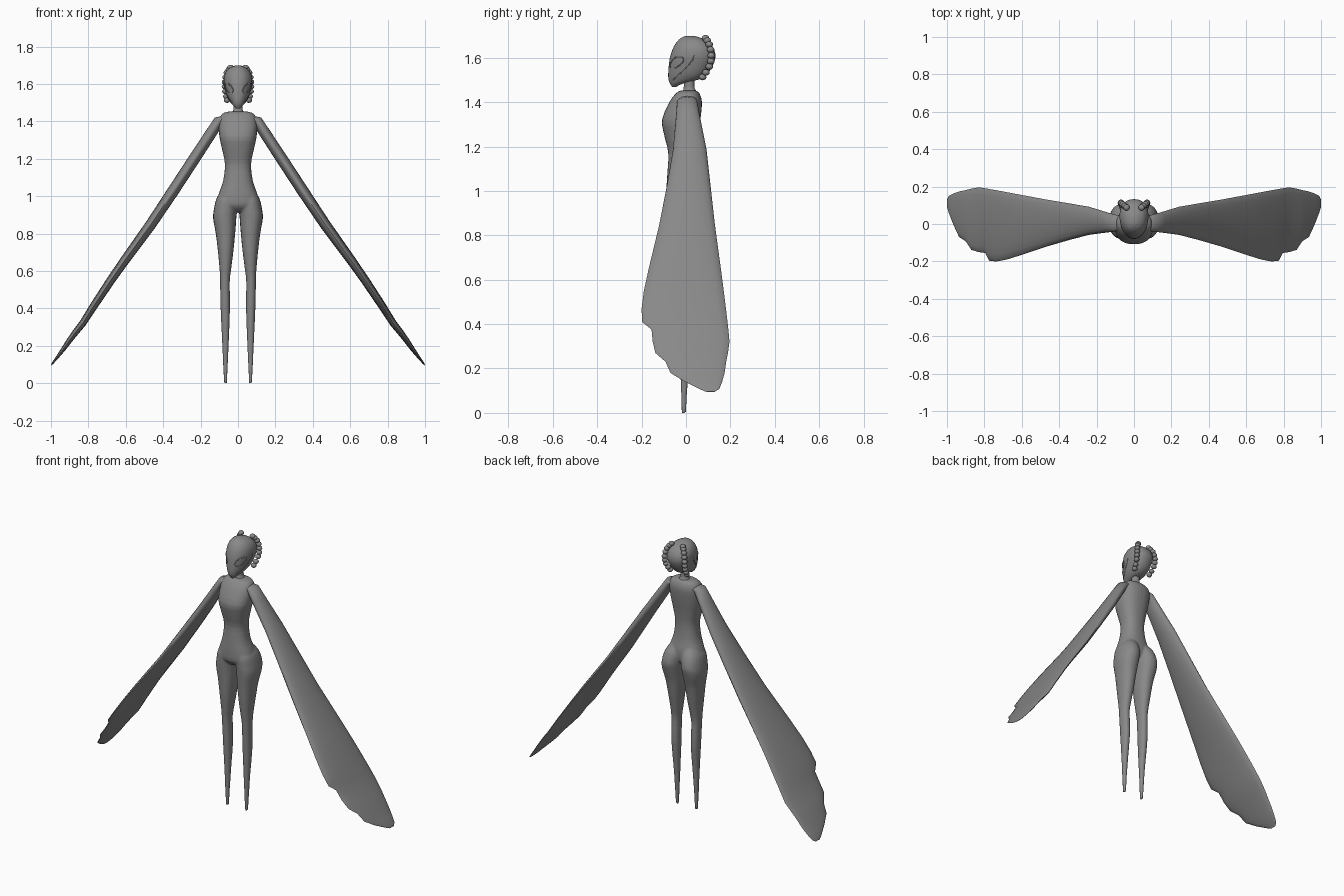
import bpy, bmesh, math
from mathutils import Vector

if "Cube" in bpy.data.objects:
    bpy.data.objects.remove(bpy.data.objects["Cube"])

grey = bpy.data.materials.new("mid_grey")
grey.diffuse_color = (0.25, 0.25, 0.25, 1)
grey.use_nodes = True
grey.node_tree.nodes["Principled BSDF"].inputs["Base Color"].default_value = grey.diffuse_color


def finish(name, bm, angle=40):
    bmesh.ops.recalc_face_normals(bm, faces=bm.faces)
    me = bpy.data.meshes.new(name)
    bm.to_mesh(me)
    bm.free()
    ob = bpy.data.objects.new(name, me)
    bpy.context.collection.objects.link(ob)
    me.materials.append(grey)
    bpy.ops.object.select_all(action='DESELECT')
    ob.select_set(True)
    bpy.context.view_layer.objects.active = ob
    bpy.ops.object.shade_smooth_by_angle(angle=math.radians(angle))
    return ob


def skin(bm, rings):
    """Bridge equal-length point rings and cap both ends."""
    vs = [[bm.verts.new(p) for p in r] for r in rings]
    n = len(vs[0])
    for a, b in zip(vs, vs[1:]):
        for i in range(n):
            j = (i + 1) % n
            bm.faces.new((a[i], a[j], b[j], b[i]))
    bm.faces.new(vs[0])
    bm.faces.new(vs[-1])


def smooth_rows(rows, steps):
    """Catmull-Rom interpolation of section tables."""
    out = []
    for i in range(len(rows) - 1):
        p0, p1 = rows[max(i - 1, 0)], rows[i]
        p2, p3 = rows[i + 1], rows[min(i + 2, len(rows) - 1)]
        for s in range(steps):
            t = s / steps
            out.append([0.5 * (2*b + (c-a)*t + (2*a-5*b+4*c-d)*t*t + (3*b-a-3*c+d)*t**3)
                        for a, b, c, d in zip(p0, p1, p2, p3)])
    return out + [list(rows[-1])]


def oval(row, a, side=1, e=0.9, taper=0.0):
    """Point on a section (z, centre x, half width, front y, back y); a = 0 faces front."""
    z, cx, hw, yf, yb = row
    s, c = math.sin(a), math.cos(a)
    x = hw * math.copysign(abs(s) ** e, s) * (1 - taper * c)
    y = (yf + yb) / 2 - (yb - yf) / 2 * math.copysign(abs(c) ** e, c)
    return Vector((side * (cx + x), y, z))


def loft(bm, rows, side=1, n=28, steps=3, **kw):
    skin(bm, [[oval(r, 2 * math.pi * i / n, side, **kw) for i in range(n)]
              for r in smooth_rows(rows, steps)])


# Torso and both legs, fused into one smooth body
torso = [(1.452, 0, .05, -.025, .045), (1.44, 0, .085, -.045, .06), (1.40, 0, .102, -.075, .072),
         (1.32, 0, .10, -.108, .065), (1.25, 0, .085, -.098, .055), (1.17, 0, .07, -.08, .048),
         (1.08, 0, .08, -.084, .055), (1.01, 0, .104, -.088, .07), (.95, 0, .118, -.084, .068),
         (.915, 0, .09, -.05, .04)]
leg = [(1.04, .045, .035, -.05, .05), (.99, .058, .056, -.078, .088), (.93, .067, .062, -.08, .106),
       (.88, .071, .062, -.077, .098), (.80, .067, .052, -.07, .075), (.70, .066, .041, -.062, .056),
       (.60, .068, .03, -.05, .036), (.54, .07, .026, -.044, .03), (.40, .068, .025, -.036, .032),
       (.20, .067, .017, -.026, .012), (.0, .067, .008, -.02, .0)]
bm = bmesh.new()
loft(bm, torso, e=0.85)
for side in (1, -1):
    loft(bm, leg, side, n=20)
body = finish("body", bm)
rm = body.modifiers.new("fuse", 'REMESH')
rm.mode, rm.voxel_size, rm.use_smooth_shade = 'VOXEL', 0.006, True
sm = body.modifiers.new("soften", 'SMOOTH')
sm.factor, sm.iterations = 0.5, 3

# Neck with a flared base
bm = bmesh.new()
loft(bm, [(1.43, 0, .05, -.025, .055), (1.452, 0, .03, -.014, .045), (1.47, 0, .024, -.01, .038),
          (1.53, 0, .026, -.01, .04)], n=20)
finish("neck", bm)

# Head
head_rows = [(1.468, 0, .008, -.062, -.046), (1.485, 0, .027, -.073, -.01), (1.503, 0, .043, -.079, .06),
             (1.53, 0, .058, -.08, .098), (1.57, 0, .07, -.077, .123), (1.61, 0, .077, -.07, .133),
             (1.65, 0, .072, -.055, .12), (1.682, 0, .05, -.032, .085), (1.698, 0, .015, -.005, .04)]
bm = bmesh.new()
loft(bm, head_rows, n=32, taper=0.08)
finish("head", bm)
fine_head = smooth_rows(head_rows, 12)


def on_head(z, a, side):
    return oval(min(fine_head, key=lambda r: abs(r[0] - z)), a, side, taper=0.08)


def tube(name, pts, radius, closed):
    cu = bpy.data.curves.new(name, 'CURVE')
    cu.dimensions, cu.bevel_depth, cu.bevel_resolution = '3D', radius, 1
    sp = cu.splines.new('POLY')
    sp.points.add(len(pts) - 1)
    for q, p in zip(sp.points, pts):
        q.co = (*p, 1)
    sp.use_cyclic_u = closed
    cu.materials.append(grey)
    bpy.context.collection.objects.link(bpy.data.objects.new(name, cu))


# Wing outline: (z, x, front y, back y, half thickness)
wing = [(1.425, .03, -.025, .04, .02), (1.405, .10, -.04, .05, .028), (1.34, .142, -.045, .062, .03),
        (1.19, .24, -.058, .092, .031), (1.03, .345, -.085, .11, .031), (.85, .465, -.12, .13, .029),
        (.65, .61, -.168, .157, .025), (.55, .68, -.19, .17, .023), (.47, .733, -.2, .18, .022),
        (.41, .773, -.198, .187, .021), (.375, .795, -.155, .191, .02), (.32, .83, -.15, .196, .019),
        (.27, .87, -.138, .189, .017), (.23, .90, -.092, .181, .015), (.18, .935, -.07, .174, .012),
        (.14, .965, -.005, .163, .008), (.108, .99, .06, .15, .005), (.095, 1.0, .09, .13, .002)]
normal = Vector((.83, 0, .56))
for side, label in ((1, "right"), (-1, "left")):
    rings = []
    for z, x, yf, yb, h in wing:
        ring = []
        for i in range(20):
            a = 2 * math.pi * i / 20
            p = Vector((x, (yf + yb) / 2 - (yb - yf) / 2 * math.cos(a), z)) + normal * h * math.sin(a)
            ring.append((side * min(p.x, 1.0), p.y, p.z))
        rings.append(ring)
    bm = bmesh.new()
    skin(bm, rings)
    finish(label + "_wing_arm", bm, 50)

    # Beaded braid behind the side of the head
    bm = bmesh.new()
    path = smooth_rows([(.04, .088, 1.688), (.06, .105, 1.66), (.07, .114, 1.61),
                        (.068, .105, 1.56), (.058, .075, 1.513)], 2)
    for p in path:
        ret = bmesh.ops.create_uvsphere(bm, u_segments=12, v_segments=8, radius=.017)
        bmesh.ops.scale(bm, vec=(1, 1, .85), verts=ret["verts"])
        bmesh.ops.translate(bm, vec=(side * p[0], p[1], p[2]), verts=ret["verts"])
    finish(label + "_braid", bm, 60)

    # Eye rim and cheek line
    tube(label + "_eye_rim", [on_head(1.578 + .024 * math.sin(a) + .01 * math.cos(a), .8 + .42 * math.cos(a), side)
                              for a in (2 * math.pi * i / 24 for i in range(24))], .0025, True)
    tube(label + "_cheek_line", [on_head(1.61 - .11 * t, 1.6 - .75 * t * t, side)
                                 for t in (i / 12 for i in range(13))], .002, False)
